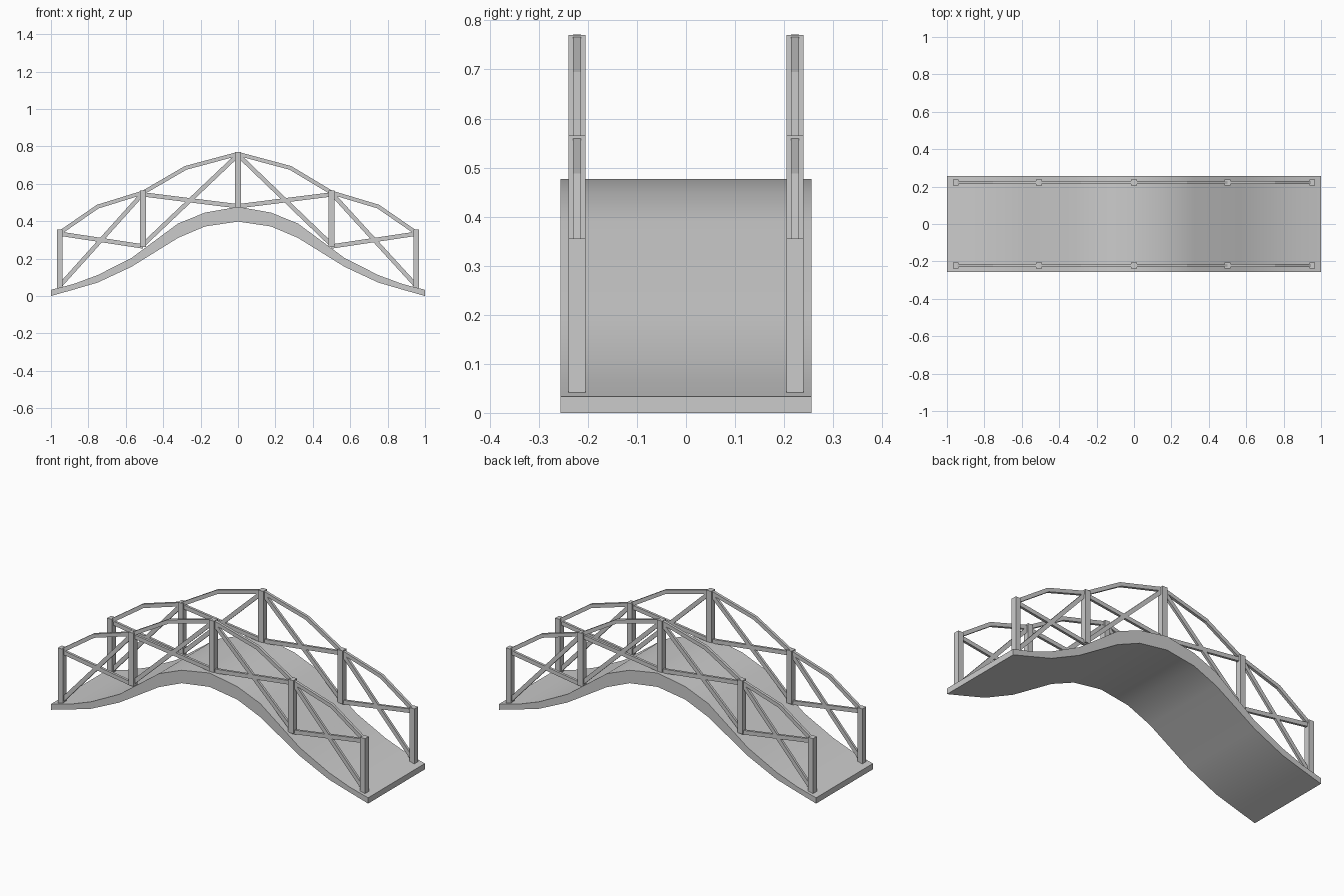
import bpy, bmesh
from mathutils import Vector

if "Cube" in bpy.data.objects:
    bpy.data.objects.remove(bpy.data.objects["Cube"])


def make_object(name, bm):
    bmesh.ops.recalc_face_normals(bm, faces=bm.faces)
    mesh = bpy.data.meshes.new(name)
    bm.to_mesh(mesh)
    bm.free()
    ob = bpy.data.objects.new(name, mesh)
    bpy.context.collection.objects.link(ob)
    return ob


def extrude_profile(name, pts, y0, y1):
    """Closed x-z outline extruded along y."""
    bm = bmesh.new()
    face = bm.faces.new([bm.verts.new((x, y0, z)) for x, z in pts])
    out = bmesh.ops.extrude_face_region(bm, geom=[face])
    verts = [v for v in out["geom"] if isinstance(v, bmesh.types.BMVert)]
    bmesh.ops.translate(bm, verts=verts, vec=(0, y1 - y0, 0))
    return make_object(name, bm)


def ribbon(path, t):
    """Outline of a mitred strip of thickness t around an x-z path."""
    p = [Vector(q) for q in path]
    left, right = [], []
    for i, q in enumerate(p):
        a = (q - p[i - 1]).normalized() if i else None
        b = (p[i + 1] - q).normalized() if i < len(p) - 1 else None
        a, b = a or b, b or a
        d = (a + b).normalized()
        n = Vector((-d.y, d.x)) * (t / 2 / max(0.3, d.dot(a)))
        left.append(q + n)
        right.append(q - n)
    return left + right[::-1]


def mirrored(half):
    """Mirror a left half path ending at x = 0."""
    return half + [(-x, z) for x, z in half[-2::-1]]


# Arched deck
deck_top = mirrored([(-1, .033), (-.88, .064), (-.75, .112), (-.57, .203),
                     (-.32, .388), (-.176, .446), (0, .477)])
deck_bottom = mirrored([(-1, 0), (-.88, .034), (-.75, .072), (-.57, .156),
                        (-.32, .311), (-.176, .372), (0, .398)])
deck = extrude_profile("deck", deck_top + deck_bottom[::-1], -.256, .256)
bpy.context.view_layer.objects.active = deck
deck.select_set(True)
bpy.ops.object.shade_smooth_by_angle(angle=0.6)

# Railing dimensions: post x, bottom, top
posts = [(-.953, .042, .355), (-.507, .262, .565), (0, .477, .77),
         (.5, .262, .565), (.953, .042, .355)]
rail = [(-.953, .338), (-.75, .478), (-.507, .553), (-.28, .685), (0, .76),
        (.28, .685), (.5, .553), (.75, .478), (.953, .338)]

for side, yc in (("front", -.222), ("back", .222)):
    # Upright posts
    for i, (x, lo, hi) in enumerate(posts):
        w = .016
        extrude_profile(f"{side}_post_{i + 1}",
                        [(x - w, lo), (x + w, lo), (x + w, hi), (x - w, hi)],
                        yc - .017, yc + .017)
    # Top rail
    extrude_profile(f"{side}_top_rail", ribbon(rail, .021), yc - .008, yc + .008)
    # Crossed braces in each bay
    for i in range(4):
        (xa, la, ha), (xb, lb, hb) = posts[i], posts[i + 1]
        for tag, za, zb in (("rising", la + .012, hb - .015),
                            ("falling", ha - .022, lb + .003)):
            if i > 1:
                za, zb = ((la + .003, hb - .022) if tag == "rising"
                          else (ha - .015, lb + .012))
            extrude_profile(f"{side}_{tag}_brace_{i + 1}",
                            ribbon([(xa, za), (xb, zb)], .023),
                            yc - .007, yc + .007)
